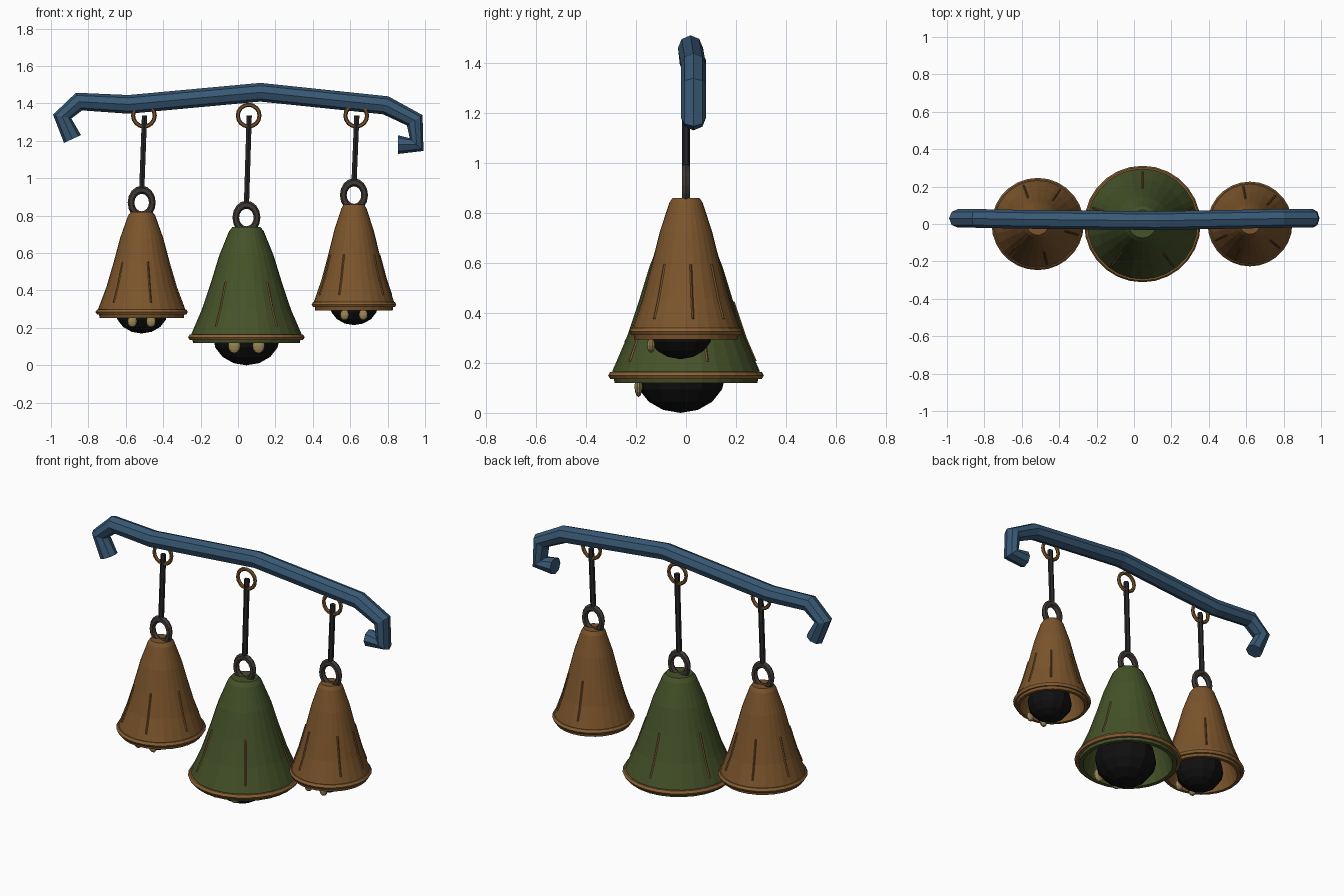
import bpy, bmesh, math
from mathutils import Vector

if "Cube" in bpy.data.objects:
    bpy.data.objects.remove(bpy.data.objects["Cube"])


def mat(name, rgb):
    m = bpy.data.materials.new(name)
    m.diffuse_color = (*rgb, 1)
    m.use_nodes = True
    m.node_tree.nodes["Principled BSDF"].inputs["Base Color"].default_value = m.diffuse_color
    return m


BLUE = mat("blue_paint", (0.04, 0.10, 0.18))
COPPER = mat("copper", (0.20, 0.09, 0.025))
TRIM = mat("trim_copper", (0.25, 0.12, 0.035))
GREEN = mat("green_patina", (0.06, 0.085, 0.022))
IRON = mat("dark_iron", (0.05, 0.04, 0.035))
CORD = mat("cord", (0.02, 0.02, 0.022))
BLACK = mat("black", (0.005, 0.005, 0.005))
TAN = mat("tan", (0.32, 0.24, 0.09))


def finish(ob, name, m, angle=None):
    ob.name = name
    ob.data.materials.clear()
    ob.data.materials.append(m)
    if angle:
        bpy.ops.object.shade_smooth_by_angle(angle=math.radians(angle))
    return ob


def tube(name, pts, radius, m, res=1):
    cu = bpy.data.curves.new(name, 'CURVE')
    cu.dimensions = '3D'
    cu.bevel_depth = radius
    cu.bevel_resolution = res
    cu.use_fill_caps = True
    sp = cu.splines.new('POLY')
    sp.points.add(len(pts) - 1)
    for p, co in zip(sp.points, pts):
        p.co = (*co, 1)
    ob = bpy.data.objects.new(name, cu)
    bpy.context.collection.objects.link(ob)
    bpy.ops.object.select_all(action='DESELECT')
    ob.select_set(True)
    bpy.context.view_layer.objects.active = ob
    bpy.ops.object.convert(target='MESH')
    ob = bpy.context.object
    for p in ob.data.polygons:
        p.use_smooth = False
    return finish(ob, name, m)


def torus(name, loc, R, r, m, upright=True, stretch=1, seg=16, sides=6):
    bpy.ops.mesh.primitive_torus_add(
        major_radius=R, minor_radius=r, major_segments=seg, minor_segments=sides,
        location=loc, rotation=(math.pi / 2 if upright else 0, 0, 0))
    ob = bpy.context.object
    ob.scale = (1, stretch, 1)
    return finish(ob, name, m)


def ball(name, loc, scale, m, seg, rings):
    bpy.ops.mesh.primitive_uv_sphere_add(segments=seg, ring_count=rings, radius=1, location=loc)
    ob = bpy.context.object
    ob.scale = scale
    return finish(ob, name, m)


def lathe(name, profile, loc, m, seg=28):
    bm = bmesh.new()
    rows = []
    for r, z in profile:
        if r == 0:
            rows.append([bm.verts.new((0, 0, z))] * seg)
        else:
            rows.append([bm.verts.new((r * math.cos(2 * math.pi * i / seg),
                                       r * math.sin(2 * math.pi * i / seg), z)) for i in range(seg)])
    for a, b in zip(rows, rows[1:]):
        for i in range(seg):
            j = (i + 1) % seg
            quad = list(dict.fromkeys([a[i], b[i], b[j], a[j]]))
            bm.faces.new(quad)
    bmesh.ops.recalc_face_normals(bm, faces=bm.faces)
    me = bpy.data.meshes.new(name)
    bm.to_mesh(me)
    bm.free()
    ob = bpy.data.objects.new(name, me)
    ob.location = loc
    bpy.context.collection.objects.link(ob)
    return finish(ob, name, m)


# Bent hanging bar with a hook at each end
tube("hanging_bar", [(-0.885, 0.03, 1.21), (-0.94, 0.03, 1.33), (-0.85, 0.03, 1.41),
                     (-0.585, 0.025, 1.395), (0.12, 0.018, 1.46), (0.79, 0.03, 1.39),
                     (0.945, 0.03, 1.31), (0.955, 0.03, 1.18), (0.855, 0.03, 1.18)],
     0.05, BLUE, 2)

# Bell outline: (fraction of height below the crown, fraction of rim radius)
SHAPE = [(0, 0.24), (0.04, 0.30), (0.26, 0.47), (0.5, 0.61), (0.75, 0.77), (0.97, 0.95)]

# name, x, crown z, rim z, rim radius, clapper radius, clapper bottom, stud x, stud z, body, ridge angles
BELLS = [
    ("left", -0.515, 0.82, 0.285, 0.245, 0.14, 0.17, 0.05, 0.235, COPPER, (57, 110, 165, 227, 283, 345)),
    ("middle", 0.045, 0.74, 0.15, 0.31, 0.18, 0.0, 0.065, 0.105, GREEN, (18, 90, 162, 234, 306)),
    ("right", 0.62, 0.86, 0.325, 0.225, 0.13, 0.215, 0.05, 0.27, COPPER, (8, 48, 100, 205, 247, 321)),
]

for n, x, top, rim, R, cr, cb, sx, sz, body, angles in BELLS:
    h = top - rim
    outer = [(R * f, top - h * t) for t, f in SHAPE]
    low = rim - 0.031
    inner = [(r - 0.02, z - 0.02) for r, z in reversed(outer)]
    # Hollow bell body with lip
    lathe(n + "_bell", [(0, top)] + outer + [(R * 0.92, low), (R * 0.84, low)]
          + inner[1:-1] + [(0, top - 0.03)], (x, 0, 0), body)
    # Rolled rim
    torus(n + "_rim", (x, 0, rim), R - 0.015, 0.0165, TRIM, upright=False, seg=28)
    # Raised seams down the bell wall
    for k, a in enumerate(angles):
        c, s = math.cos(math.radians(a)), math.sin(math.radians(a))
        pts = [(x + r * c, r * s, z) for r, z in outer[3:]]
        pts[-1] = tuple(Vector(pts[1]).lerp(Vector(pts[2]), 0.7))
        tube(f"{n}_seam_{k}", pts, 0.005, TRIM if body is GREEN else COPPER, 0)
    # Crown loop, cord and bar ring
    torus(n + "_loop", (x, 0, top + 0.05), 0.057, 0.018, IRON, stretch=1.2)
    tube(n + "_cord", [(x + 0.015, 0, 1.335), (x, 0, top + 0.11)], 0.016, CORD)
    torus(n + "_ring", (x + 0.012, 0, 1.335), 0.058, 0.011, COPPER)
    # Clapper ball with two studs at the front
    hz = cr * 0.85
    ball(n + "_clapper", (x, -0.022, cb + hz), (cr, cr, hz), BLACK, 12, 8)
    for side in (-1, 1):
        ball(f"{n}_stud_{'left' if side < 0 else 'right'}",
             (x + side * sx, -0.01 - cr, sz) if body is not GREEN else (x + side * sx, -0.19, sz),
             (cr * 0.19, 0.016, cr * 0.23), TAN, 10, 6)
